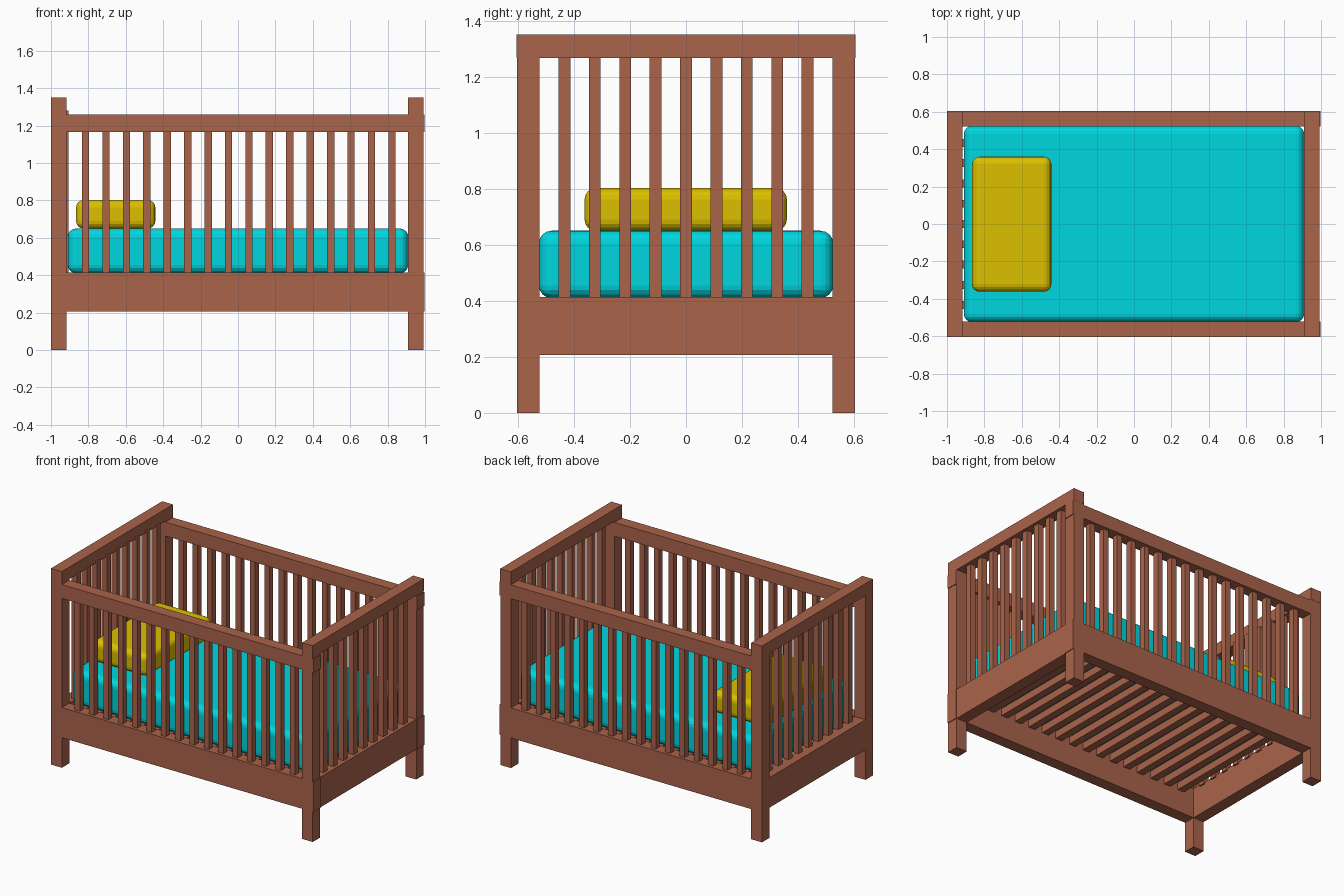
import bpy

if "Cube" in bpy.data.objects:
    bpy.data.objects.remove(bpy.data.objects["Cube"])


def material(name, color):
    m = bpy.data.materials.new(name)
    m.diffuse_color = color
    m.use_nodes = True
    m.node_tree.nodes["Principled BSDF"].inputs["Base Color"].default_value = m.diffuse_color
    return m


WOOD = material("wood", (0.40, 0.125, 0.07, 1))
SHEET = material("mattress_fabric", (0.0, 0.68, 0.74, 1))
YELLOW = material("pillow_fabric", (0.72, 0.53, 0.0, 1))


def box(name, x, y, z, mat=WOOD, bevel=0):
    """Box from (min, max) ranges on each axis, optionally rounded."""
    bpy.ops.mesh.primitive_cube_add(size=1, location=[sum(r) / 2 for r in (x, y, z)])
    ob = bpy.context.object
    ob.name = name
    ob.scale = [r[1] - r[0] for r in (x, y, z)]
    bpy.ops.object.transform_apply(location=False, rotation=False, scale=True)
    ob.data.materials.append(mat)
    if bevel:
        mod = ob.modifiers.new("rounding", "BEVEL")
        mod.width = bevel
        mod.segments = 4
    return ob


def mid(c, w):
    return (c - w / 2, c + w / 2)


LEFT, RIGHT = (-1.0, -0.918), (0.91, 0.991)
FRONT, BACK = (-0.603, -0.522), (0.522, 0.603)

# Corner posts
for xn, xr in (("left", LEFT), ("right", RIGHT)):
    for yn, yr in (("front", FRONT), ("back", BACK)):
        box(f"{yn}_{xn}_post", xr, yr, (0, 1.3))

# Long sides: lower panel, upper rail and vertical bars
for yn, yr in (("front", FRONT), ("back", BACK)):
    box(f"{yn}_lower_panel", (-0.998, 0.996), yr, (0.207, 0.414))
    box(f"{yn}_upper_rail", (-0.96, 0.996), yr, (1.165, 1.26))
    for i in range(16):
        box(f"{yn}_bar", mid(-0.815 + i * 0.1092, 0.039),
            mid(sum(yr) / 2, 0.04), (0.40, 1.18))

# Ends: lower panel, top rail and vertical bars
for xn, xr, bar_x in (("left", LEFT, -0.927), ("right", RIGHT, 0.95)):
    box(f"{xn}_lower_panel", xr, (-0.603, 0.603), (0.207, 0.414))
    box(f"{xn}_top_rail", xr, (-0.604, 0.604), (1.267, 1.35))
    for i in range(9):
        box(f"{xn}_bar", mid(bar_x, 0.04), mid((i - 4) * 0.1085, 0.042), (0.40, 1.28))

# Base slats under the mattress
for i in range(16):
    box("base_slat", mid(-0.815 + i * 0.1092, 0.05), (-0.55, 0.55), (0.36, 0.41))

# Bedding
box("mattress", (-0.91, 0.91), (-0.525, 0.525), (0.41, 0.65), SHEET, 0.045)
box("pillow", (-0.866, -0.442), (-0.362, 0.36), (0.65, 0.802), YELLOW, 0.04)
